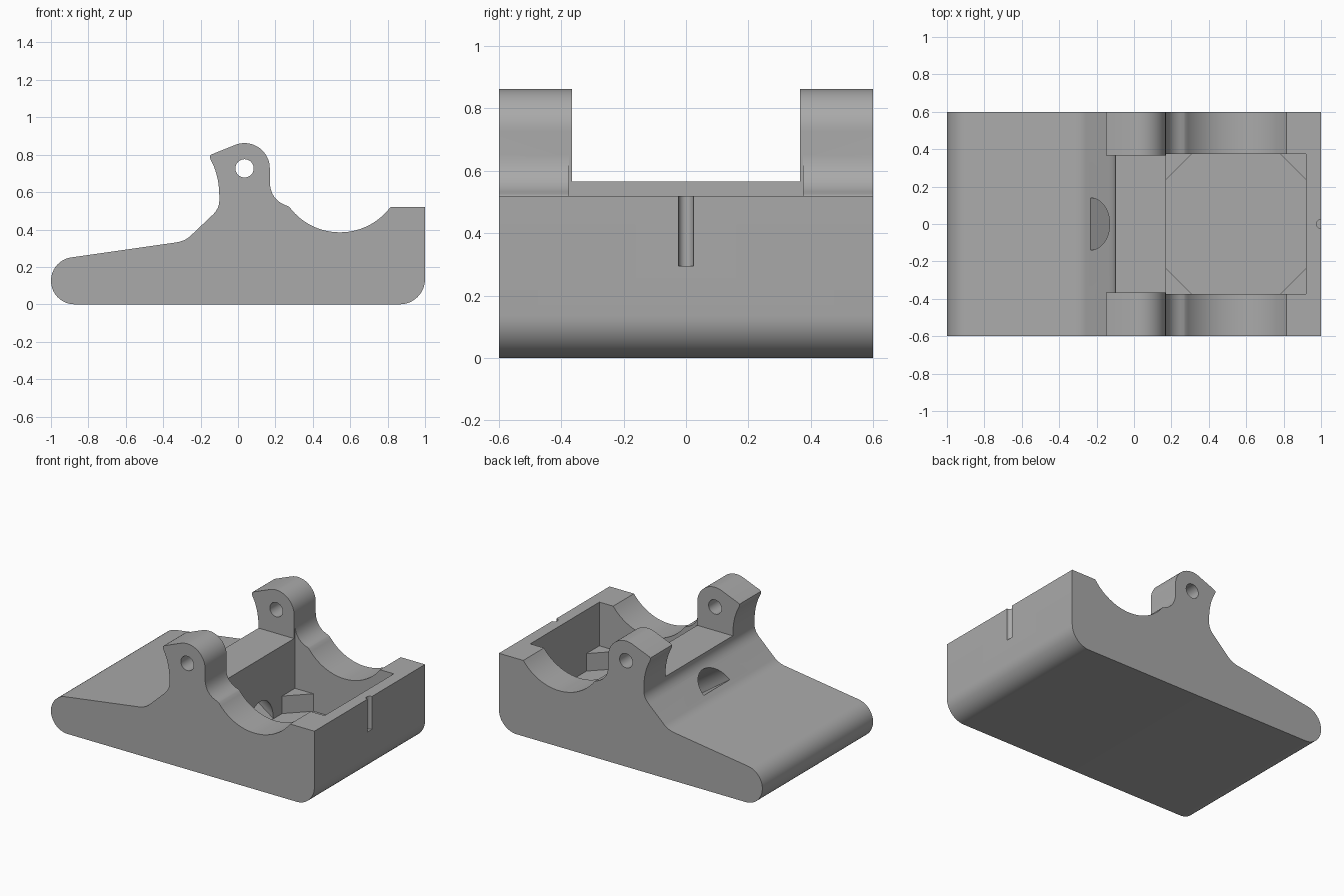
import bpy, bmesh, math
from mathutils import Vector

if "Cube" in bpy.data.objects:
    bpy.data.objects.remove(bpy.data.objects["Cube"])

grey = bpy.data.materials.new("grey plastic")
grey.diffuse_color = (0.4, 0.4, 0.4, 1)
grey.use_nodes = True
grey.node_tree.nodes["Principled BSDF"].inputs["Base Color"].default_value = grey.diffuse_color


def prism(name, ring, shift):
    """Closed solid from a 3D ring of points swept along a vector."""
    bm = bmesh.new()
    face = bm.faces.new([bm.verts.new(p) for p in ring])
    swept = bmesh.ops.extrude_face_region(bm, geom=[face])
    verts = [g for g in swept["geom"] if isinstance(g, bmesh.types.BMVert)]
    bmesh.ops.translate(bm, verts=verts, vec=Vector(shift))
    bmesh.ops.recalc_face_normals(bm, faces=bm.faces)
    mesh = bpy.data.meshes.new(name)
    bm.to_mesh(mesh)
    bm.free()
    ob = bpy.data.objects.new(name, mesh)
    bpy.context.collection.objects.link(ob)
    return ob


def arc(cx, cz, r, a0, a1, n=16):
    return [(cx + r * math.cos(math.radians(a0 + (a1 - a0) * i / n)),
             cz + r * math.sin(math.radians(a0 + (a1 - a0) * i / n))) for i in range(n + 1)]


def curve(a, b, c, n=8):
    """Quadratic bend from a to c pulled towards b."""
    return [tuple((1 - t) ** 2 * p + 2 * t * (1 - t) * q + t * t * r
                  for p, q, r in zip(a, b, c)) for t in [i / n for i in range(n + 1)]]


def box_ring(x0, x1, y, z):
    return [(x0, -y, z), (x1, -y, z), (x1, y, z), (x0, y, z)]


# Side profile, counter-clockwise from the bottom right corner
profile = (
    arc(0.865, 0.135, 0.135, -90, 0, 12)
    + [(1, 0.52), (0.815, 0.52)]
    + arc(0.545, 0.7225, 0.3375, -36.87, -143.13, 28)[1:]      # cradle
    + curve((0.265, 0.526), (0.175, 0.555), (0.17, 0.65), 10)  # ear fillet
    + arc(0.035, 0.727, 0.135, 0, 110, 20)                     # ear top
    + [(-0.14, 0.802), (-0.15, 0.795), (-0.15, 0.783)]
    + curve((-0.146, 0.772), (-0.1, 0.69), (-0.1, 0.575), 10)
    + curve((-0.1, 0.555), (-0.1, 0.51), (-0.14, 0.474), 8)
    + curve((-0.255, 0.365), (-0.285, 0.338), (-0.33, 0.331), 8)
    + arc(-0.874, 0.126, 0.126, 97, 270, 22)
)
body = prism("base_body", [(x, -0.6, z) for x, z in profile], (0, 1.2, 0))
body.data.materials.append(grey)

cutters = []
# Gap between the two ears, leaving a bridge
cutters.append(prism("ear_gap_cutter", box_ring(-0.3, 0.3, 0.365, 0.565), (0, 0, 0.6)))
# Pocket, with triangular corner posts left standing on its floor
cutters.append(prism("pocket_cutter", box_ring(0.17, 0.92, 0.375, 0.22), (0, 0, 0.9)))
x0, x1, y, c = 0.17, 0.92, 0.375, 0.14
octagon = [(x0 + c, -y), (x1 - c, -y), (x1, -y + c), (x1, y - c),
           (x1 - c, y), (x0 + c, y), (x0, y - c), (x0, -y + c)]
cutters.append(prism("pocket_floor_cutter", [(px, py, 0.1) for px, py in octagon], (0, 0, 0.15)))
# Pivot hole through both ears
cutters.append(prism("pivot_cutter", [(px, -0.8, pz) for px, pz in arc(0.035, 0.727, 0.049, 0, 348.75, 31)],
                     (0, 1.6, 0)))
# Half-round cable channel sloping from the ramp down to the pocket floor
slope = Vector((0.41, 0, -0.288))
start = Vector((-0.24, 0, 0.39)) - 0.5 * slope
half = [(start.x, py, start.z + pz * 1.22) for py, pz in arc(0, 0, 0.14, 0, 180, 24)]
cutters.append(prism("cable_channel_cutter", half, slope * 1.505))
# Round groove in the end wall
cutters.append(prism("groove_cutter", [(1 + px, py, 0.295) for px, py in arc(0, 0, 0.024, 0, 345, 23)],
                     (0, 0, 0.4)))

bpy.context.view_layer.objects.active = body
body.select_set(True)
for cutter in cutters:
    mod = body.modifiers.new(cutter.name, "BOOLEAN")
    mod.operation = "DIFFERENCE"
    mod.solver = "EXACT"
    mod.object = cutter
    bpy.ops.object.modifier_apply(modifier=mod.name)
    bpy.data.objects.remove(cutter)

bpy.ops.object.select_all(action="DESELECT")
body.select_set(True)
bpy.ops.object.shade_smooth_by_angle(angle=math.radians(25))
